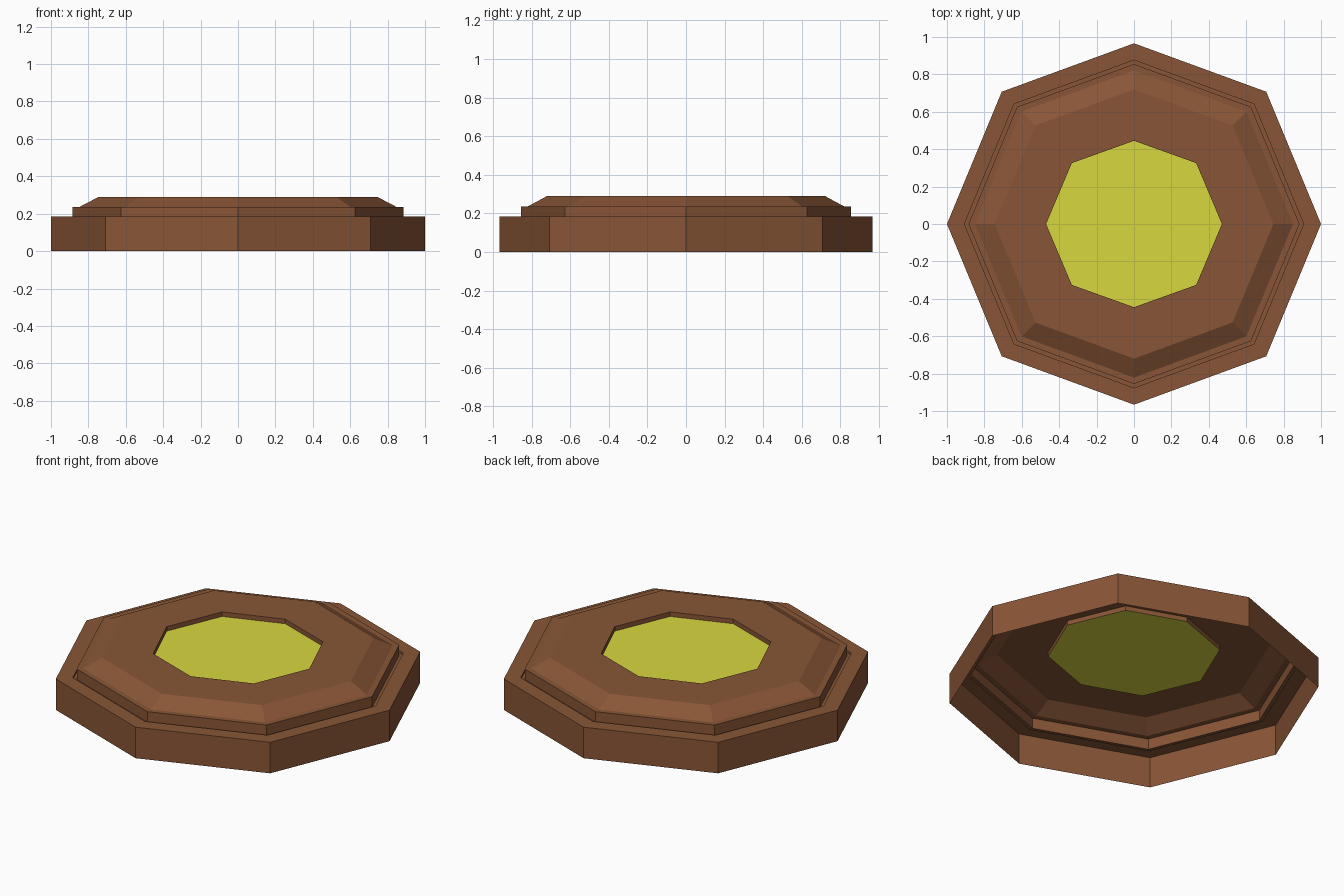
import bpy, bmesh
from math import sin, cos, pi

if "Cube" in bpy.data.objects:
    bpy.data.objects.remove(bpy.data.objects["Cube"])


def ring(bm, r, z, sy=1.0):
    """Eight-sided ring, slightly flattened at its front and back points."""
    pts = []
    for i in range(8):
        a = i * pi / 4
        flat = 0.966 if i in (2, 6) else 1.0
        pts.append(bm.verts.new((r * cos(a), r * sin(a) * flat * sy, z)))
    return pts


def shell(name, profile, color, fill=False):
    """Skin a (radius, height, y scale) profile into an open octagonal shell."""
    bm = bmesh.new()
    rings = [ring(bm, *p) for p in profile]
    for lo, hi in zip(rings, rings[1:]):
        for i in range(8):
            j = (i + 1) % 8
            bm.faces.new((lo[i], lo[j], hi[j], hi[i]))
    if fill:
        bm.faces.new(rings[-1])
    me = bpy.data.meshes.new(name)
    bm.to_mesh(me)
    bm.free()
    mat = bpy.data.materials.new(name + "_color")
    mat.diffuse_color = color
    mat.use_nodes = True
    mat.node_tree.nodes["Principled BSDF"].inputs["Base Color"].default_value = mat.diffuse_color
    me.materials.append(mat)
    ob = bpy.data.objects.new(name, me)
    bpy.context.collection.objects.link(ob)
    return ob


BROWN = (0.25, 0.092, 0.038, 1)
YELLOW = (0.68, 0.68, 0.05, 1)
HOLE = (0.47, 0.98)   # radius and y scale of the centre opening

# Outer wall, flat rim and the narrow groove inside it
shell("outer_frame", [(1.0, 0.0), (1.0, 0.185), (0.907, 0.185),
                      (0.907, 0.172), (0.885, 0.172)], BROWN)

# Raised cap: short wall, ledge, bevel, flat top, wall of the recess
shell("raised_cap", [(0.885, 0.172), (0.885, 0.235), (0.85, 0.235),
                     (0.745, 0.29), (HOLE[0], 0.29, HOLE[1]),
                     (HOLE[0], 0.263, HOLE[1])], BROWN)

# Recessed centre panel
shell("centre_panel", [(HOLE[0], 0.263, HOLE[1])], YELLOW, fill=True)
